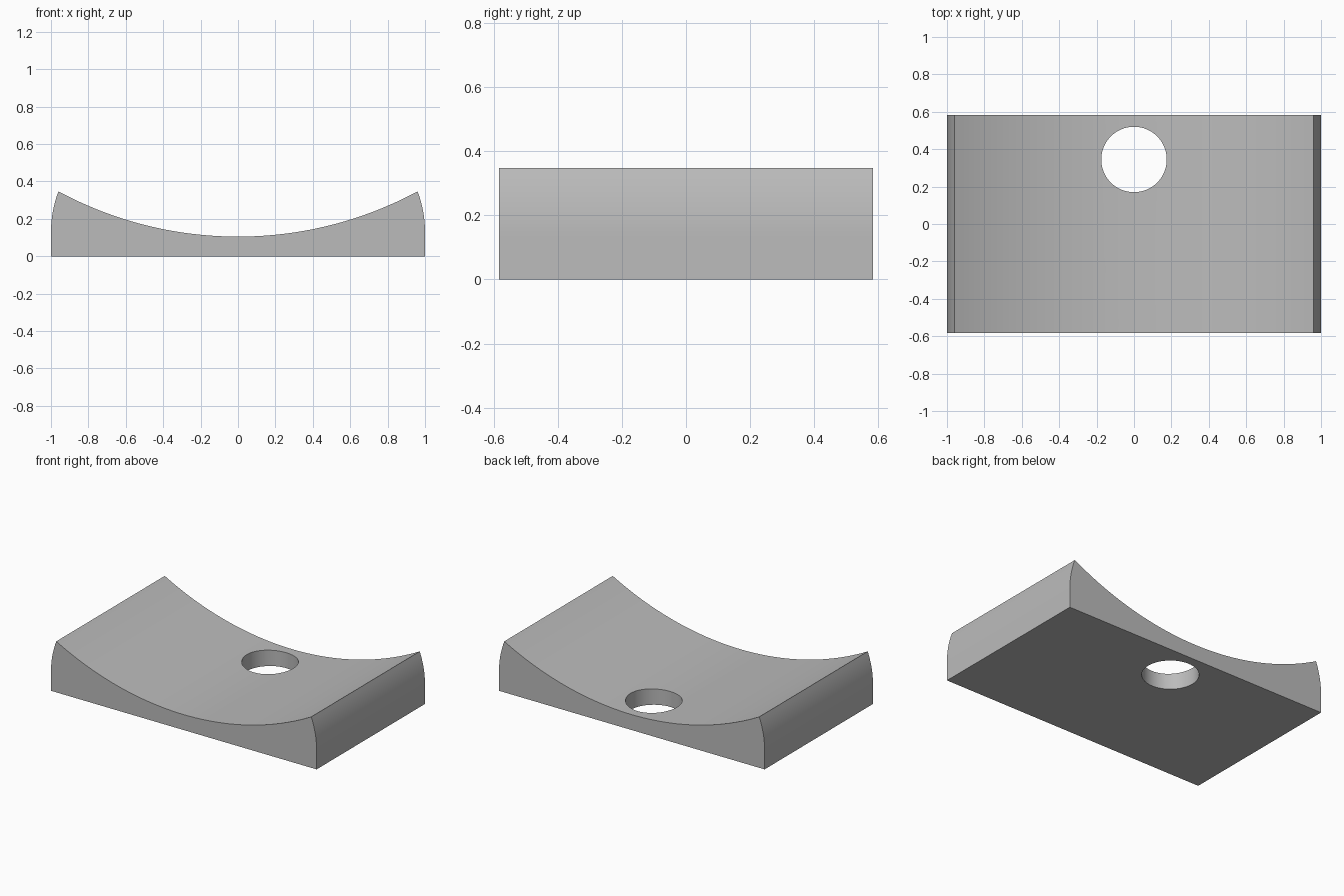
import bpy, bmesh, math

if "Cube" in bpy.data.objects:
    bpy.data.objects.remove(bpy.data.objects["Cube"])

HALF_DEPTH = 0.583
TIP_X, TIP_Z, DIP_Z = 0.96, 0.347, 0.105
SIDE_START = 0.13

grey = bpy.data.materials.new("grey")
grey.diffuse_color = (0.5, 0.5, 0.5, 1)
grey.use_nodes = True
grey.node_tree.nodes["Principled BSDF"].inputs["Base Color"].default_value = grey.diffuse_color

# Right half of the section: straight side, then an arc leaning inward to the tip
dx, dz = 1 - TIP_X, TIP_Z - SIDE_START
side_r = (dx * dx + dz * dz) / (2 * dx)
sweep = math.asin(dz / side_r)
side = [(1, 0)]
for i in range(9):
    a = sweep * i / 8
    side.append((1 - side_r + side_r * math.cos(a), SIDE_START + side_r * math.sin(a)))

# Concave top arc between the two tips
sag = TIP_Z - DIP_Z
top_r = (TIP_X ** 2 + sag ** 2) / (2 * sag)
half = math.asin(TIP_X / top_r)
top = []
for i in range(1, 48):
    a = half * (1 - 2 * i / 48)
    top.append((top_r * math.sin(a), DIP_Z + top_r * (1 - math.cos(a))))

profile = side + top + [(-x, z) for x, z in reversed(side)]

# Block: section extruded along the depth
bm = bmesh.new()
face = bm.faces.new([bm.verts.new((x, -HALF_DEPTH, z)) for x, z in profile])
ext = bmesh.ops.extrude_face_region(bm, geom=[face])
moved = [v for v in ext["geom"] if isinstance(v, bmesh.types.BMVert)]
bmesh.ops.translate(bm, verts=moved, vec=(0, 2 * HALF_DEPTH, 0))
bmesh.ops.recalc_face_normals(bm, faces=bm.faces)
mesh = bpy.data.meshes.new("curved_block")
bm.to_mesh(mesh)
bm.free()
mesh.materials.append(grey)
block = bpy.data.objects.new("curved_block", mesh)
bpy.context.collection.objects.link(block)

# Round through hole near the back edge
bpy.ops.mesh.primitive_cylinder_add(vertices=64, radius=0.175, depth=1, location=(0, 0.345, 0.1))
cutter = bpy.context.object
cutter.name = "hole_cutter"
cutter.hide_render = True
cutter.data.materials.append(grey)

bpy.ops.object.select_all(action='DESELECT')
block.select_set(True)
bpy.context.view_layer.objects.active = block
cut = block.modifiers.new("hole", 'BOOLEAN')
cut.operation = 'DIFFERENCE'
cut.solver = 'EXACT'
cut.object = cutter
bpy.ops.object.modifier_apply(modifier=cut.name)
bpy.data.objects.remove(cutter, do_unlink=True)

bpy.ops.object.shade_smooth_by_angle(angle=math.radians(30))
